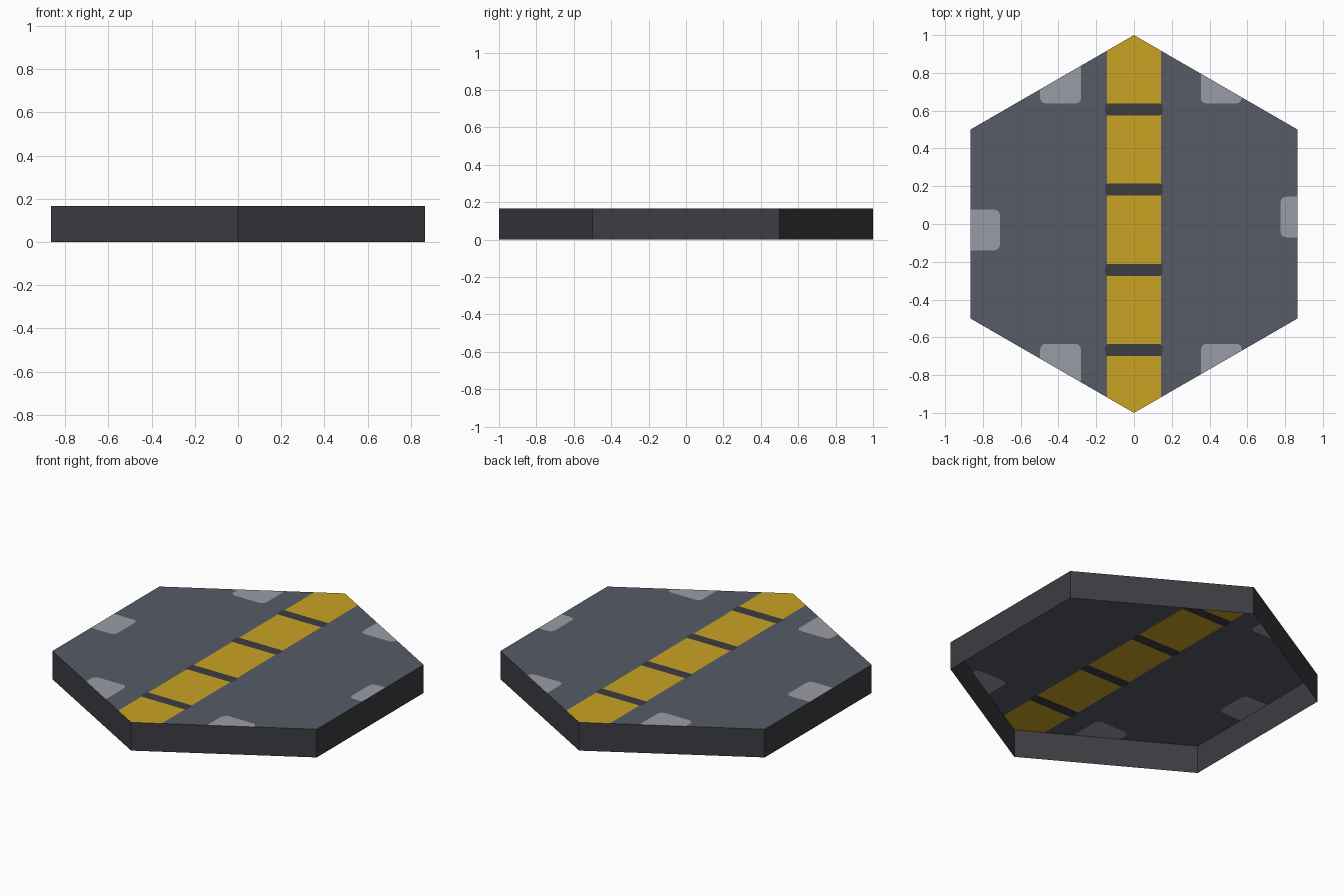
import bpy, bmesh, math
from mathutils import Vector

if "Cube" in bpy.data.objects:
    bpy.data.objects.remove(bpy.data.objects["Cube"])

H = 0.167


def material(name, rgb):
    m = bpy.data.materials.new(name)
    lin = [((c / 255 + 0.055) / 1.055) ** 2.4 for c in rgb]
    m.diffuse_color = (*lin, 1)
    m.use_nodes = True
    m.node_tree.nodes["Principled BSDF"].inputs["Base Color"].default_value = m.diffuse_color
    return m


slate = material("slate grey", (86, 91, 101))
dark = material("dark grey", (61, 60, 66))
yellow = material("stripe yellow", (201, 162, 36))
pale = material("pale grey", (154, 156, 166))


def make_object(name, bm, mats):
    me = bpy.data.meshes.new(name)
    bm.to_mesh(me)
    bm.free()
    for m in mats:
        me.materials.append(m)
    ob = bpy.data.objects.new(name, me)
    bpy.context.collection.objects.link(ob)
    return ob


def rounded_rect(x0, x1, y0, y1, r, seg=3):
    # counter-clockwise outline with rounded corners
    pts = []
    for i, (cx, cy) in enumerate([(x1 - r, y1 - r), (x0 + r, y1 - r),
                                  (x0 + r, y0 + r), (x1 - r, y0 + r)]):
        for k in range(seg + 1):
            a = math.pi / 2 * (i + k / seg)
            pts.append(Vector((cx + r * math.cos(a), cy + r * math.sin(a), H)))
    return pts


def paint(bm, outline, index):
    # cut a convex outline into the sheet and colour the faces inside it
    inside = list(bm.faces)
    planes = []
    for a, b in zip(outline, outline[1:] + outline[:1]):
        d = b - a
        n = Vector((d.y, -d.x, 0)).normalized()
        planes.append((a, n))
        geom = set(inside)
        for f in inside:
            geom.update(f.edges)
            geom.update(f.verts)
        bmesh.ops.bisect_plane(bm, geom=list(geom), dist=1e-5, plane_co=a, plane_no=n)
        inside = [f for f in bm.faces
                  if all((f.calc_center_median() - p).dot(q) < 0 for p, q in planes)]
    for f in inside:
        f.material_index = index


corners = [(math.cos(math.radians(30 + 60 * i)), math.sin(math.radians(30 + 60 * i)))
           for i in range(6)]

# Painted hexagonal deck
bm = bmesh.new()
bm.faces.new([bm.verts.new((x, y, H)) for x, y in corners])
W = 0.1425
paint(bm, [Vector(p) for p in ((W, -1.2, H), (W, 1.2, H), (-W, 1.2, H), (-W, -1.2, H))], 1)
for i in range(4):  # dark bars across the stripe
    y = 0.607 - 0.425 * i
    paint(bm, rounded_rect(-0.153, 0.151, y - 0.032, y + 0.032, 0.014, 2), 2)
S = 0.217
for x, y in [(-0.497, 0.638), (0.354, 0.638), (-0.927, -0.14),
             (0.776, -0.071), (-0.497, -0.851), (0.354, -0.851)]:  # edge patches
    paint(bm, rounded_rect(x, x + S, y, y + S, 0.03), 3)
make_object("deck", bm, [slate, yellow, dark, pale])

# Side walls, open underneath
bm = bmesh.new()
low = [bm.verts.new((x, y, 0)) for x, y in corners]
top = [bm.verts.new((x, y, H)) for x, y in corners]
for i in range(6):
    j = (i + 1) % 6
    bm.faces.new((low[i], low[j], top[j], top[i]))
make_object("side_walls", bm, [dark])
